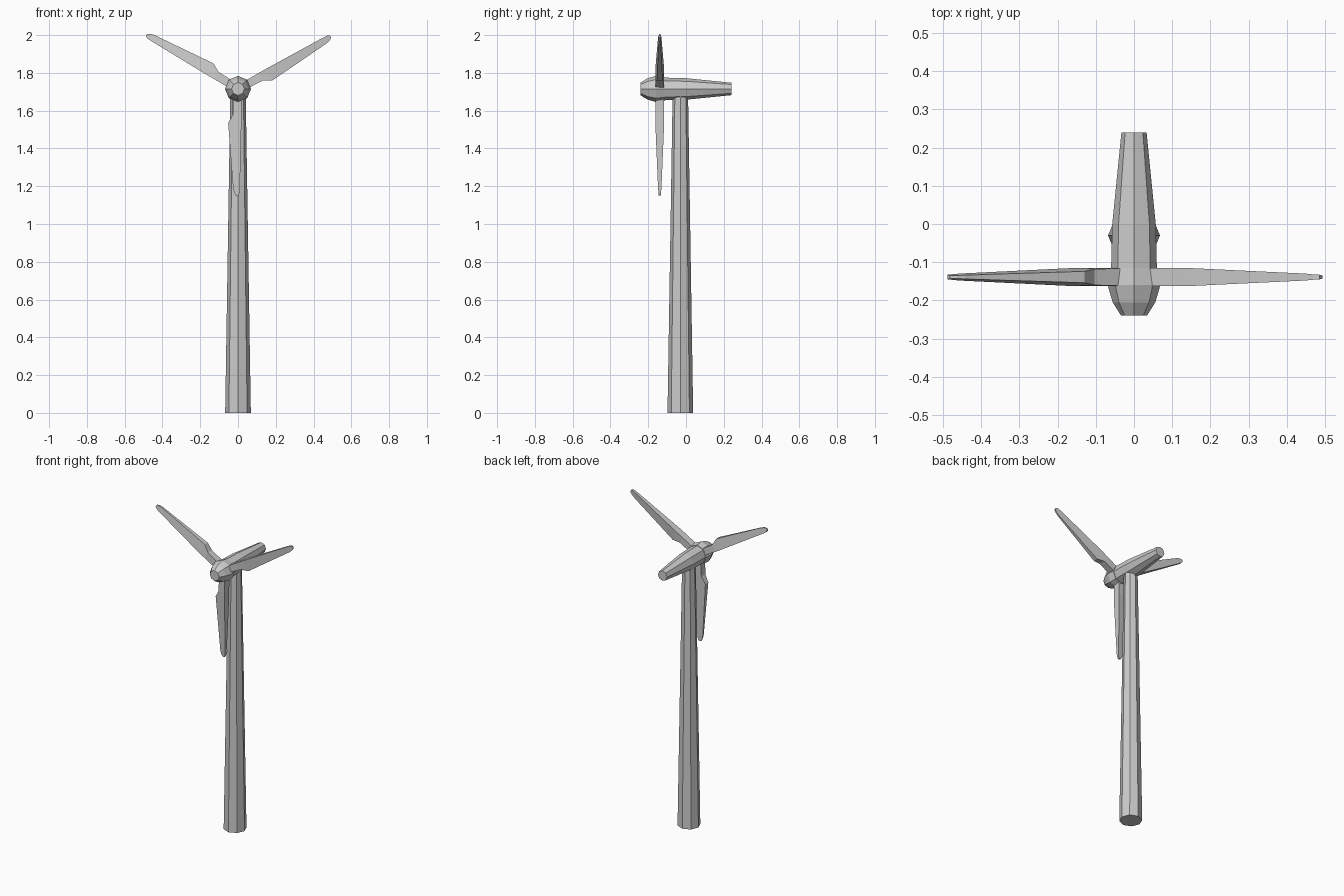
import bpy, bmesh, math
from mathutils import Vector

if "Cube" in bpy.data.objects:
    bpy.data.objects.remove(bpy.data.objects["Cube"])

HUB_Z = 1.715
BLADE_Y = -0.139


def loft(name, rings):
    """Join equal-sized point rings with flat faces and cap both ends."""
    bm = bmesh.new()
    rows = [[bm.verts.new(p) for p in ring] for ring in rings]
    n = len(rows[0])
    for a, b in zip(rows, rows[1:]):
        for i in range(n):
            j = (i + 1) % n
            bm.faces.new((a[i], a[j], b[j], b[i]))
    bm.faces.new(rows[0])
    bm.faces.new(rows[-1])
    bmesh.ops.recalc_face_normals(bm, faces=bm.faces)
    mesh = bpy.data.meshes.new(name)
    bm.to_mesh(mesh)
    bm.free()
    obj = bpy.data.objects.new(name, mesh)
    bpy.context.collection.objects.link(obj)
    return obj


def octagon(radius):
    return [(radius * math.cos(math.tau * i / 8), radius * math.sin(math.tau * i / 8))
            for i in range(8)]


def along_y(profile):
    return [[Vector((a, y, HUB_Z + b)) for a, b in octagon(r)] for y, r in profile]


# Tapered tower
loft("tower", [[Vector((a, -0.03 + b, z)) for a, b in octagon(r)]
               for z, r in ((0, 0.068), (1.68, 0.041))])

# Generator housing behind the rotor
loft("nacelle", along_y([(-0.118, 0.06), (0.0, 0.057), (0.24, 0.033)]))

# Nose hub
loft("hub", along_y([(-0.24, 0.034), (-0.205, 0.056), (-0.16, 0.069), (-0.115, 0.063)]))

# Blade stations: distance, leading edge, trailing edge, half depth leading / trailing
stations = [
    (0.02, 0.019, -0.022, 0.0235, 0.0235),
    (0.135, 0.018, -0.027, 0.0235, 0.021),
    (0.18, 0.018, -0.052, 0.0235, 0.015),
    (0.525, 0.010, -0.026, 0.009, 0.005),
    (0.547, 0.009, -0.021, 0.007, 0.004),
    (0.563, 0.002, -0.012, 0.006, 0.004),
]
for k in range(3):
    ang = math.radians(30 + 120 * k)
    along = Vector((math.cos(ang), 0, math.sin(ang)))
    across = Vector((-math.sin(ang), 0, math.cos(ang)))
    centre = Vector((0, BLADE_Y, HUB_Z))
    rings = []
    for u, lead, trail, dl, dt in stations:
        section = ((lead, -dl), (lead, dl), (trail, dt), (trail, -dt))
        rings.append([centre + along * u + across * v + Vector((0, d, 0))
                      for v, d in section])
    loft(f"blade_{k + 1}", rings)
